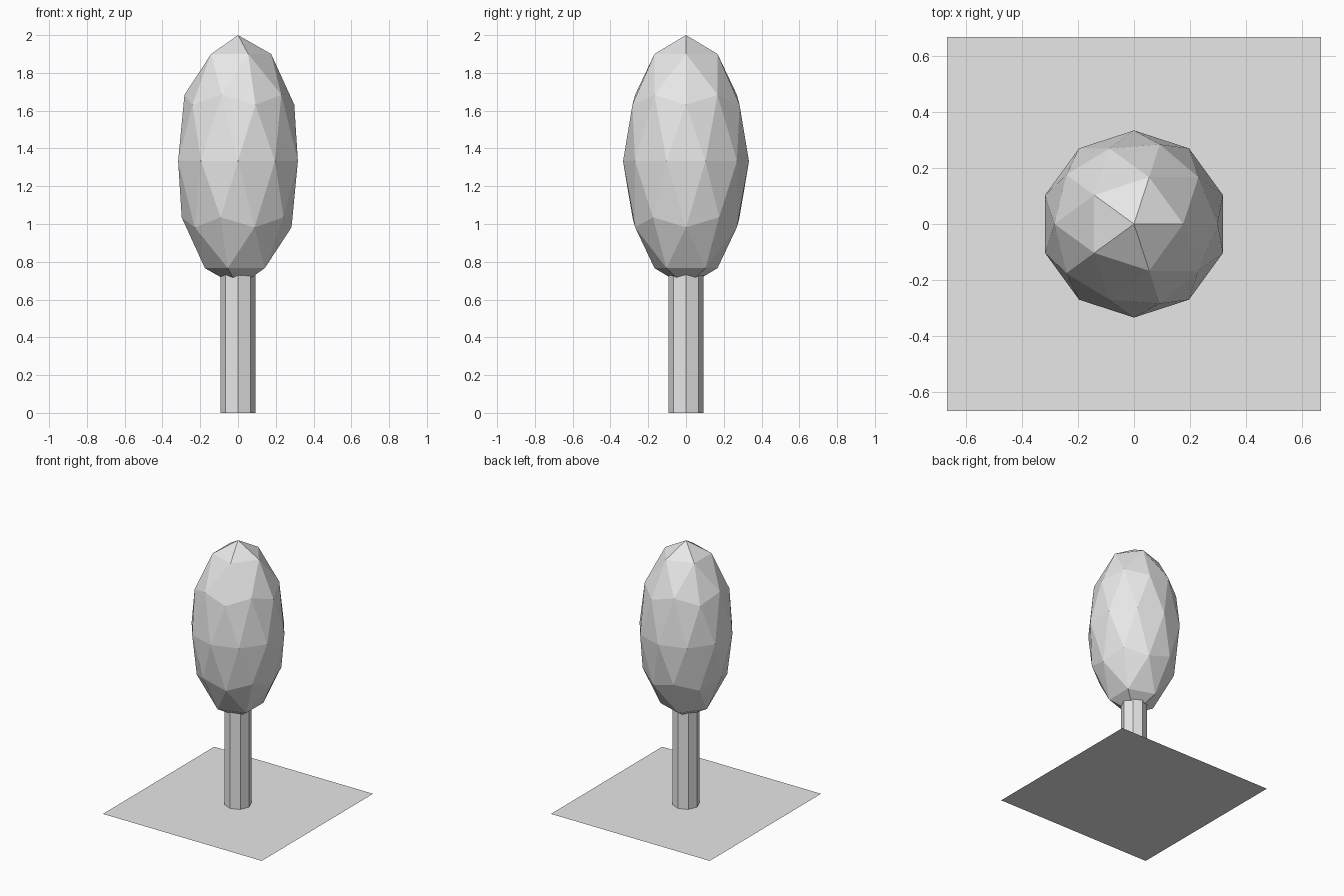
import bpy
import math

# Remove only the default cube
cube = bpy.data.objects.get("Cube")
if cube:
    bpy.data.objects.remove(cube, do_unlink=True)

# Single plain grey
GREY = (0.8, 0.8, 0.8, 1.0)
grey = bpy.data.materials.new("plain_grey")
grey.use_nodes = True
grey.diffuse_color = GREY
grey.node_tree.nodes["Principled BSDF"].inputs["Base Color"].default_value = GREY

UNIT = 1 / 3            # crown radius
TRUNK_RADIUS = 0.093
TRUNK_HEIGHT = 0.8


def finish(name):
    """Name the newest object, apply its transform, colour it and keep its facets flat."""
    part = bpy.context.object
    part.name = part.data.name = name
    bpy.ops.object.transform_apply(location=False, rotation=True, scale=True)
    part.data.materials.append(grey)
    bpy.ops.object.shade_flat()
    return part


# Ground sheet
bpy.ops.mesh.primitive_plane_add(size=4 * UNIT, location=(0, 0, 0))
finish("ground")

# Eight-sided trunk, its top hidden inside the crown
bpy.ops.mesh.primitive_cylinder_add(
    vertices=8, radius=TRUNK_RADIUS, depth=TRUNK_HEIGHT,
    location=(0, 0, TRUNK_HEIGHT / 2))
finish("trunk")

# Faceted crown, stretched to twice its width
bpy.ops.mesh.primitive_ico_sphere_add(
    subdivisions=2, radius=UNIT, location=(0, 0, 4 * UNIT))
bpy.context.object.scale.z = 2
finish("crown")
